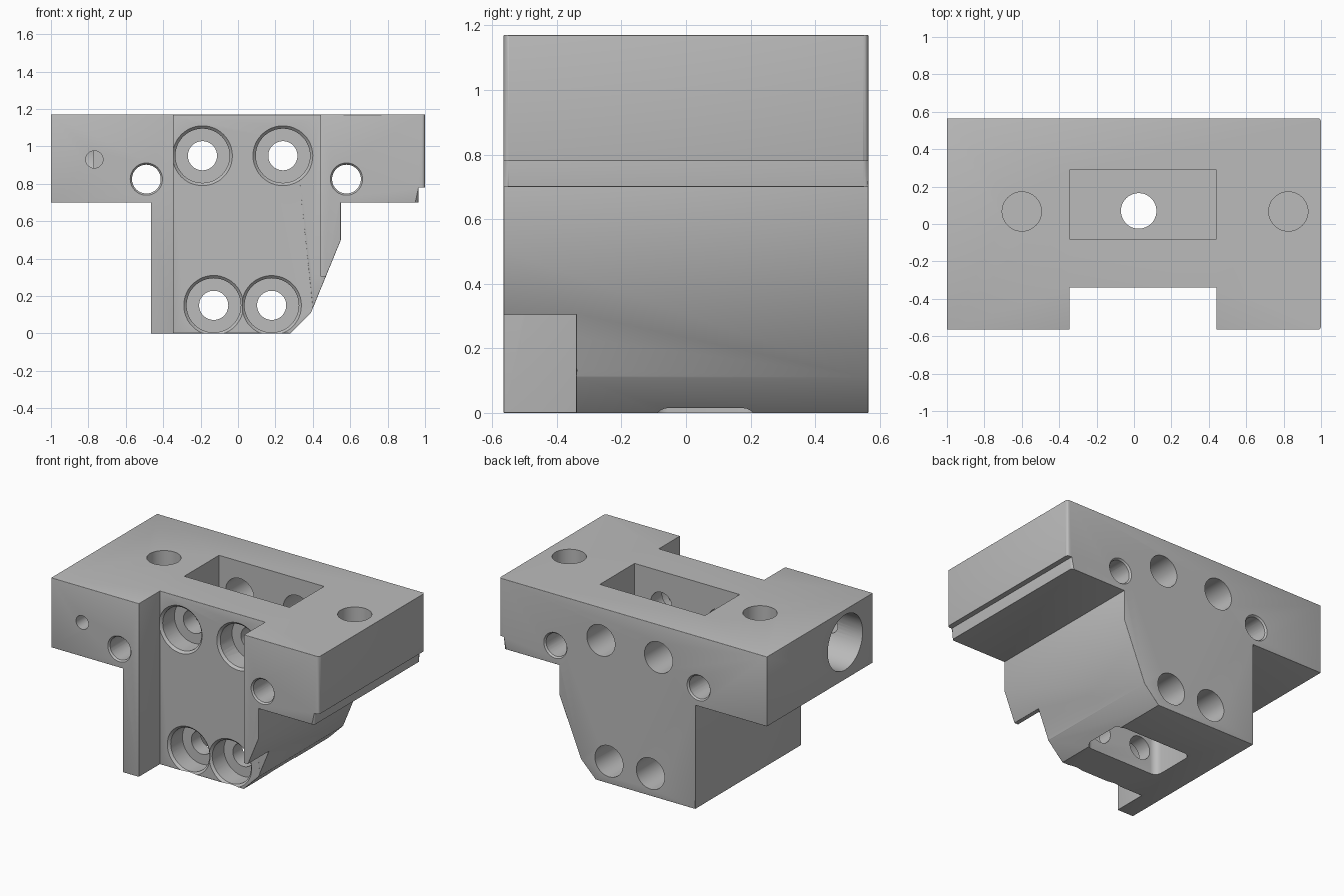
import bpy, bmesh, math
from mathutils import Vector

cube = bpy.data.objects.get("Cube")
if cube:
    bpy.data.objects.remove(cube, do_unlink=True)

DEPTH = 0.565   # half depth of the body
TOP = 1.17
FACE = -0.34    # recessed front face of the channel


def add_object(name, bm):
    bmesh.ops.recalc_face_normals(bm, faces=bm.faces[:])
    mesh = bpy.data.meshes.new(name)
    bm.to_mesh(mesh)
    bm.free()
    obj = bpy.data.objects.new(name, mesh)
    bpy.context.collection.objects.link(obj)
    return obj


def prism(name, outline, axis, start, end):
    """Extrude a closed 2D outline along the y or z axis."""
    bm = bmesh.new()
    place = (lambda a, b: (a, start, b)) if axis == 'Y' else (lambda a, b: (a, b, start))
    face = bm.faces.new([bm.verts.new(place(a, b)) for a, b in outline])
    new = bmesh.ops.extrude_face_region(bm, geom=[face])["geom"]
    step = Vector((0, end - start, 0)) if axis == 'Y' else Vector((0, 0, end - start))
    bmesh.ops.translate(bm, verts=[v for v in new if isinstance(v, bmesh.types.BMVert)], vec=step)
    return add_object(name, bm)


def box(name, x0, x1, y0, y1, z0, z1):
    return prism(name, [(x0, y0), (x1, y0), (x1, y1), (x0, y1)], 'Z', z0, z1)


def drill(name, start, end, r1, r2=None):
    """Cylinder or cone cutter between two points."""
    start, end = Vector(start), Vector(end)
    line = end - start
    bm = bmesh.new()
    bmesh.ops.create_cone(bm, cap_ends=True, segments=48, radius1=r1,
                          radius2=r1 if r2 is None else r2, depth=line.length)
    turn = Vector((0, 0, 1)).rotation_difference(line).to_matrix()
    bmesh.ops.rotate(bm, verts=bm.verts[:], matrix=turn)
    bmesh.ops.translate(bm, verts=bm.verts[:], vec=(start + end) / 2)
    return add_object(name, bm)


def cut(target, cutter):
    cutter.hide_render = True
    bpy.context.view_layer.objects.active = target
    mod = target.modifiers.new("cut", 'BOOLEAN')
    mod.operation = 'DIFFERENCE'
    mod.solver = 'EXACT'
    mod.object = cutter
    bpy.ops.object.modifier_apply(modifier=mod.name)
    bpy.data.objects.remove(cutter, do_unlink=True)


def round_edges(obj, width, rule):
    bm = bmesh.new()
    bm.from_mesh(obj.data)
    edges = [e for e in bm.edges if len(e.link_faces) == 2
             and e.calc_face_angle_signed(0) > math.radians(50) and rule(e)]
    bmesh.ops.bevel(bm, geom=edges, offset=width, segments=3, profile=0.5,
                    affect='EDGES', clamp_overlap=True)
    bm.to_mesh(obj.data)
    bm.free()


# Body: wide head on a tapered stem
outline = [(-1, TOP), (1, TOP), (1, 0.78), (0.965, 0.78), (0.965, 0.7), (0.55, 0.7),
           (0.55, 0.5), (0.39, 0.11), (0.28, 0), (-0.465, 0), (-0.465, 0.7), (-1, 0.7)]
body = prism("mounting_block", outline, 'Y', -DEPTH, DEPTH)

# Front channel and the shortened flank beside it
cut(body, box("channel", -0.345, 0.44, -1, FACE, -1, 2))
cut(body, box("flank_end", 0.4, 1.2, -1, FACE, -1, 0.305))

# Rounded outer edges, larger on the left upright corners
round_edges(body, 0.03, lambda e: all(v.co.x > 0.96 for v in e.verts)
            and abs(e.verts[0].co.y - e.verts[1].co.y) < 0.01
            and abs(e.verts[0].co.x - e.verts[1].co.x) < 0.001)
round_edges(body, 0.011, lambda e: e.calc_length() > 0.05)

# Top pocket, bottom pocket with rounded corners, and the bore joining them
cut(body, box("top_pocket", -0.345, 0.44, -0.08, 0.29, 0.75, 2))
corner = 0.045
rounded = []
for cx, cy, quarter in ((0.295, 0.22, 0), (-0.26, 0.22, 1), (-0.26, -0.1, 2), (0.295, -0.1, 3)):
    sx, sy = (1 if cx > 0 else -1), (1 if cy > 0 else -1)
    for i in range(7):
        a = (quarter + i / 6) * math.pi / 2
        rounded.append((cx - sx * corner + corner * math.cos(a),
                        cy - sy * corner + corner * math.sin(a)))
cut(body, prism("bottom_pocket", rounded, 'Z', -0.2, 0.3))
cut(body, drill("centre_bore", (0.025, 0.07, 0.2), (0.025, 0.07, 0.9), 0.095))

# Four counterbored screw holes, wider through the back wall
for x, z in ((-0.19, 0.95), (0.24, 0.95), (-0.13, 0.15), (0.18, 0.15)):
    cut(body, drill("screw_hole", (x, -0.5, z), (x, 0.1, z), 0.078))
    cut(body, drill("counterbore", (x, FACE - 0.1, z), (x, FACE + 0.14, z), 0.145))
    cut(body, drill("counterbore_rim", (x, FACE - 0.002, z), (x, FACE + 0.016, z), 0.162, 0.144))
    cut(body, drill("back_hole", (x, 0.08, z), (x, 0.7, z), 0.105))

# Two through holes with countersunk mouths
for x in (-0.49, 0.58):
    cut(body, drill("through_hole", (x, -0.7, 0.825), (x, 0.7, 0.825), 0.077))
    for s in (-1, 1):
        cut(body, drill("mouth", (x, s * (DEPTH + 0.002), 0.825),
                        (x, s * (DEPTH - 0.012), 0.825), 0.088, 0.076))

# Blind holes in the top, the right end and the front
for x in (-0.6, 0.825):
    cut(body, drill("top_hole", (x, 0.067, 1.3), (x, 0.067, 0.92), 0.105))
cut(body, drill("end_bore", (-1.2, -0.27, 0.95), (-0.772, -0.27, 0.95), 0.186))
cut(body, drill("set_screw_hole", (-0.768, -0.7, 0.93), (-0.768, -0.25, 0.93), 0.046))

# Single grey material and smooth shading on curved faces
grey = bpy.data.materials.new("plain_grey")
grey.use_nodes = True
colour = (0.5, 0.5, 0.5, 1)
grey.diffuse_color = colour
grey.node_tree.nodes["Principled BSDF"].inputs["Base Color"].default_value = colour
body.data.materials.clear()
body.data.materials.append(grey)

bpy.ops.object.select_all(action='DESELECT')
body.select_set(True)
bpy.context.view_layer.objects.active = body
bpy.ops.object.shade_smooth_by_angle(angle=math.radians(32))
